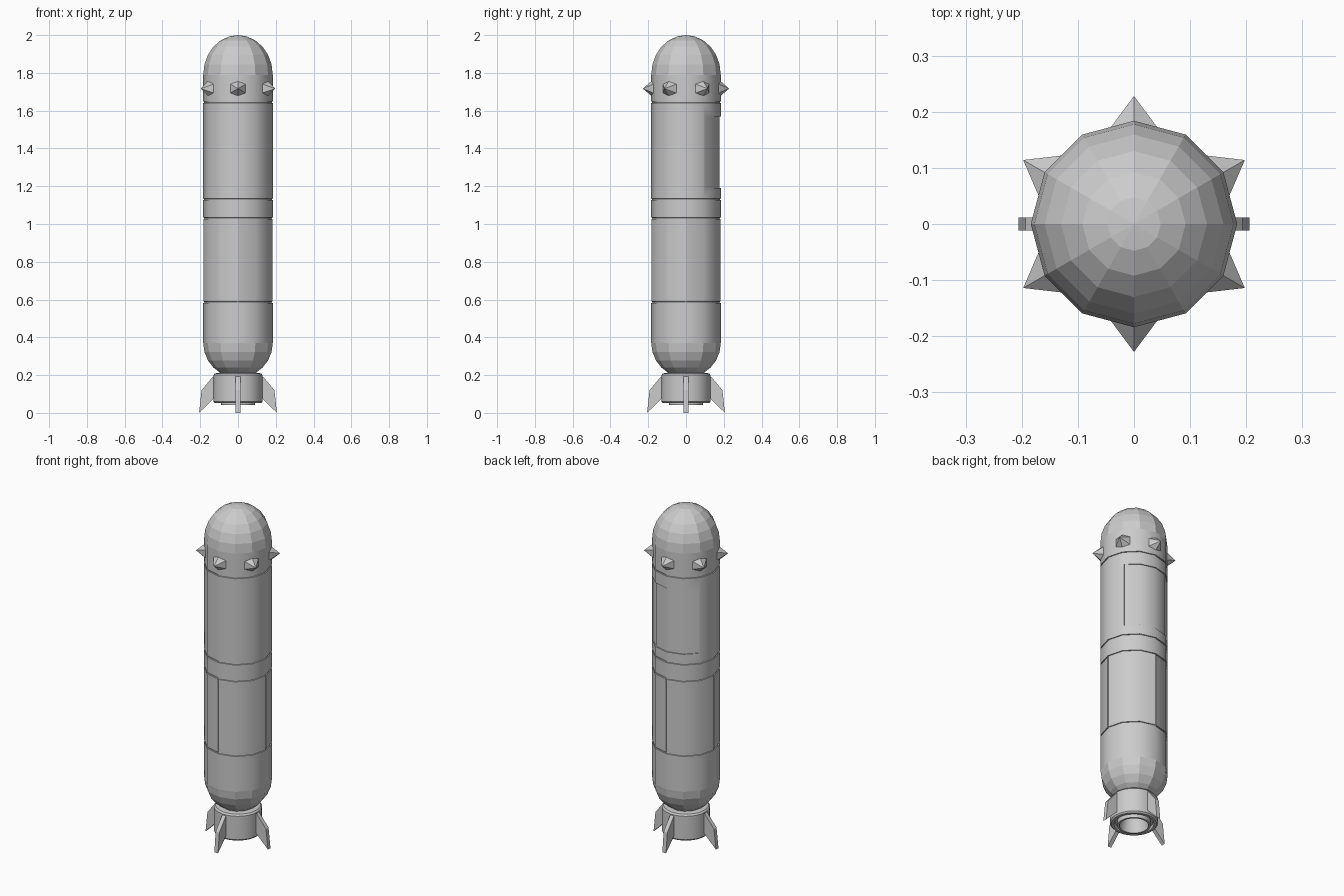
import bpy, bmesh
from math import sin, cos, radians, pi, tau
from mathutils import Matrix

if "Cube" in bpy.data.objects:
    bpy.data.objects.remove(bpy.data.objects["Cube"])

R = 0.184


def make(name, bm, smooth=None):
    bmesh.ops.remove_doubles(bm, verts=bm.verts, dist=1e-5)
    bmesh.ops.recalc_face_normals(bm, faces=bm.faces)
    me = bpy.data.meshes.new(name)
    bm.to_mesh(me)
    bm.free()
    ob = bpy.data.objects.new(name, me)
    bpy.context.collection.objects.link(ob)
    if smooth:
        bpy.ops.object.select_all(action='DESELECT')
        ob.select_set(True)
        bpy.context.view_layer.objects.active = ob
        bpy.ops.object.shade_smooth_by_angle(angle=radians(smooth))
    return ob


def lathe(name, profile, sides, smooth=None):
    """Revolve (radius, z) points about the z axis."""
    bm = bmesh.new()
    vs = [bm.verts.new((r, 0, z)) for r, z in profile]
    es = [bm.edges.new(p) for p in zip(vs, vs[1:])]
    bmesh.ops.spin(bm, geom=vs + es, axis=(0, 0, 1), cent=(0, 0, 0),
                   angle=tau, steps=sides, use_duplicate=False)
    return make(name, bm, smooth)


def prism(bm, pts, offset):
    """Closed solid from a planar outline pushed along an offset."""
    a = [bm.verts.new(p) for p in pts]
    b = [bm.verts.new([p[i] + offset[i] for i in range(3)]) for p in pts]
    bm.faces.new(a)
    bm.faces.new(b[::-1])
    for i in range(len(a)):
        j = (i + 1) % len(a)
        bm.faces.new((a[j], a[i], b[i], b[j]))


# nose dome and rounded tail, 12 sides in 15 degree rings
rings = [radians(15 * i) for i in range(7)]
lathe("nose_dome", [(R * cos(a) if a < 1.57 else 0, 1.79 + 0.21 * sin(a)) for a in rings], 12)
lathe("tail_dome", [(R * cos(a), 0.37 - 0.184 * sin(a)) for a in rings[:5]] + [(0, 0.211)], 12)

# hull with shallow ring grooves at the section joints
hull_profile = [(0, 0.37), (R, 0.37)]
for z in (0.585, 1.03, 1.13, 1.645):
    hull_profile += [(R, z - 0.004), (R - 0.005, z - 0.003), (R - 0.005, z + 0.003), (R, z + 0.004)]
hull_profile += [(R, 1.79), (0, 1.79)]
hull = lathe("hull", hull_profile, 12)

# cutters: four upright seams and the recessed rear hatch
bm = bmesh.new()
for k in range(4):
    m = Matrix.Rotation(k * pi / 2, 4, 'Z') @ Matrix.Translation((R + 0.015, 0, 0.8075))
    bmesh.ops.create_cube(bm, size=1, matrix=m @ Matrix.Diagonal((0.042, 0.006, 0.445, 1)))
seams = make("seam_cutter", bm)
bm = bmesh.new()
angles = [radians(a) for a in (33, 60, 90, 120, 147)]
inner, outer = R - 0.006, 0.26
pts = [(inner * cos(a), inner * sin(a), 1.19) for a in angles]
pts += [(outer * cos(a), outer * sin(a), 1.19) for a in reversed(angles)]
prism(bm, pts, (0, 0, 0.38))
hatch = make("hatch_cutter", bm)
for cutter in (seams, hatch):
    cutter.hide_render = True
    cutter.hide_set(True)
    mod = hull.modifiers.new(cutter.name, 'BOOLEAN')
    mod.operation = 'DIFFERENCE'
    mod.solver = 'EXACT'
    mod.object = cutter
bpy.context.view_layer.objects.active = hull
hull.select_set(True)
for mod in list(hull.modifiers):
    bpy.ops.object.modifier_apply(modifier=mod.name)
bpy.ops.object.shade_smooth_by_angle(angle=radians(35))
for cutter in (seams, hatch):
    bpy.data.objects.remove(cutter)

# six faceted spikes around the shoulder
bm = bmesh.new()
for k in range(6):
    m = (Matrix.Rotation(radians(30 + 60 * k), 4, 'Z') @ Matrix.Translation((0.196, 0, 1.717))
         @ Matrix.Rotation(pi / 2, 4, 'Y') @ Matrix.Rotation(pi / 2, 4, 'Z'))
    bmesh.ops.create_cone(bm, cap_ends=True, segments=6, radius1=0.055, radius2=0,
                          depth=0.064, matrix=m)
make("shoulder_spikes", bm)

# engine collar with hollow nozzle
lathe("engine_collar", [(0, 0.213), (0.095, 0.213), (0.122, 0.209), (0.13, 0.2), (0.13, 0.06),
                        (0.123, 0.052), (0.108, 0.052), (0.104, 0.07), (0.09, 0.07),
                        (0.09, 0.042), (0.079, 0.042), (0.068, 0.13), (0, 0.13)], 32, 35)

# four swept fins
for k, side in enumerate(("right", "back", "left", "front")):
    bm = bmesh.new()
    outline = [(0.12, 0.2), (0.135, 0.19), (0.193, 0.12), (0.206, 0), (0.198, 0.008), (0.12, 0.085)]
    prism(bm, [(x, -0.012, z) for x, z in outline], (0, 0.024, 0))
    bm.transform(Matrix.Rotation(k * pi / 2, 4, 'Z'))
    make("fin_" + side, bm)
